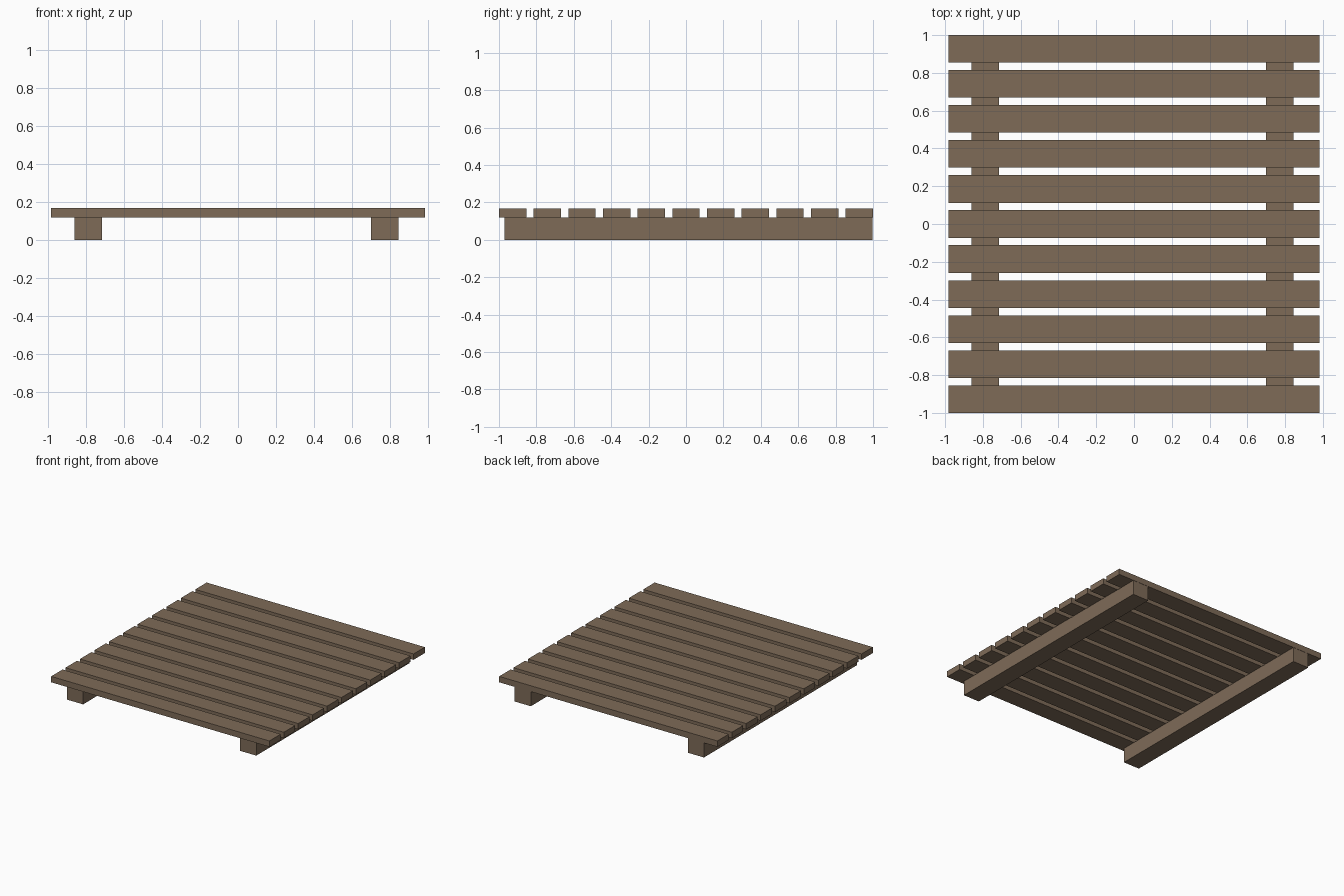
import bpy

if "Cube" in bpy.data.objects:
    bpy.data.objects.remove(bpy.data.objects["Cube"])

wood = bpy.data.materials.new("weathered_brown_wood")
wood.diffuse_color = (0.21, 0.147, 0.097, 1.0)
wood.use_nodes = True
wood.node_tree.nodes["Principled BSDF"].inputs["Base Color"].default_value = wood.diffuse_color


def box(name, x0, x1, y0, y1, z0, z1):
    bpy.ops.mesh.primitive_cube_add(
        size=1, location=((x0 + x1) / 2, (y0 + y1) / 2, (z0 + z1) / 2))
    ob = bpy.context.object
    ob.name = name
    ob.scale = (x1 - x0, y1 - y0, z1 - z0)
    bpy.ops.object.transform_apply(location=False, rotation=False, scale=True)
    ob.data.materials.append(wood)
    return ob


BEAM_TOP, SLAT_TOP = 0.12, 0.168
SLATS, SLAT_W = 11, 0.146

# Two support beams running front to back
box("left_beam", -0.861, -0.716, -0.97, 0.998, 0, BEAM_TOP)
box("right_beam", 0.699, 0.844, -0.97, 0.998, 0, BEAM_TOP)

# Evenly spaced deck slats across the beams
pitch = (2 - SLAT_W) / (SLATS - 1)
for i in range(SLATS):
    y = -1 + i * pitch
    box(f"slat_{i + 1}", -0.983, 0.983, y, y + SLAT_W, BEAM_TOP, SLAT_TOP)
